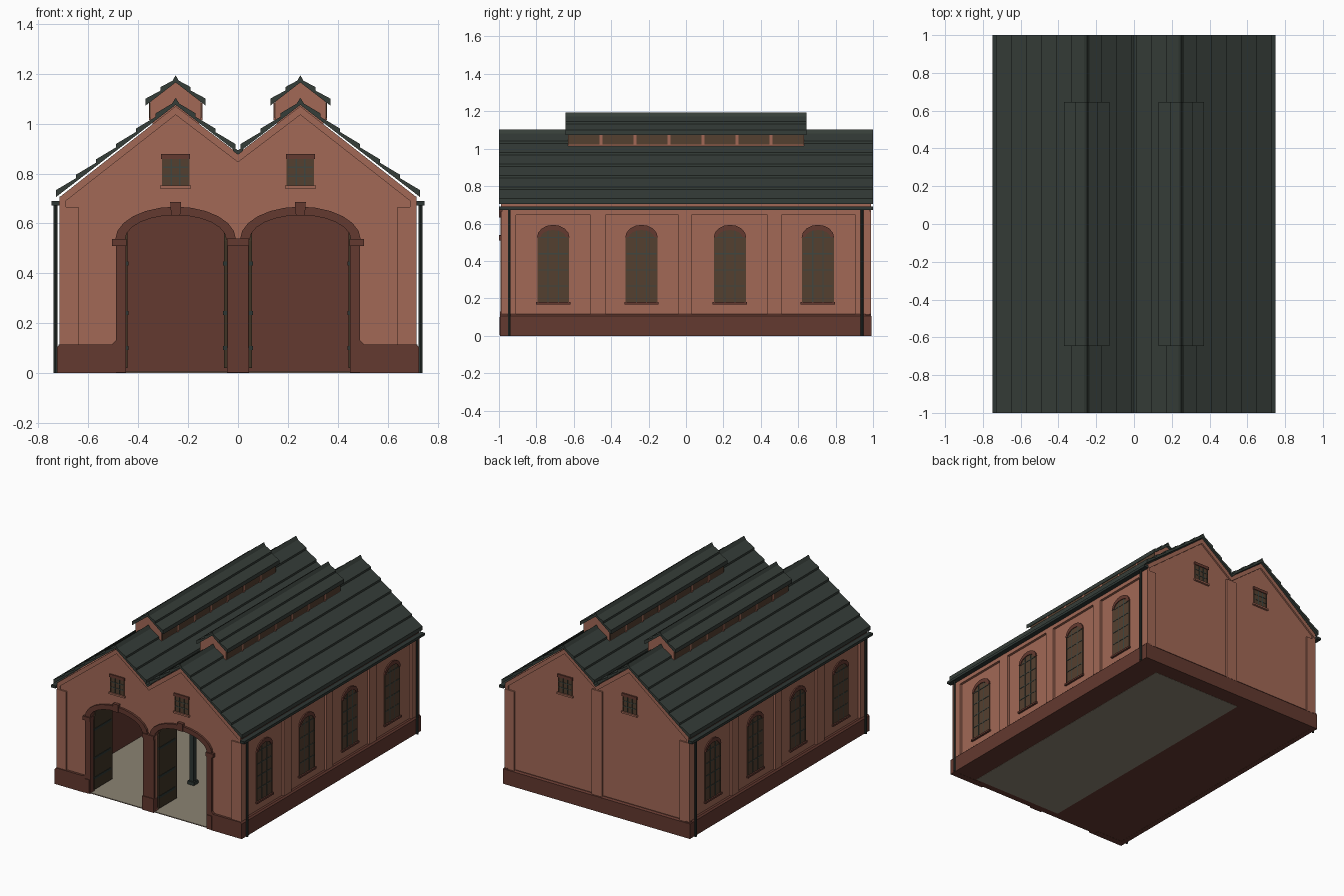
import bpy, bmesh
from math import sin, cos, pi

cube = bpy.data.objects.get("Cube")
if cube:
    bpy.data.objects.remove(cube, do_unlink=True)


def material(name, r, g, b):
    m = bpy.data.materials.new(name)
    m.use_nodes = True
    m.diffuse_color = (r, g, b, 1)
    m.node_tree.nodes["Principled BSDF"].inputs["Base Color"].default_value = (r, g, b, 1)
    return m


BRICK = material("brick", .36, .14, .093)
DARK = material("dark_brick", .125, .041, .029)
SLATE = material("slate", .036, .047, .040)
IRON = material("green_iron", .027, .037, .033)
PANE = material("brown_pane", .088, .050, .029)
BAR = material("glazing_bar", .050, .062, .050)
WOOD = material("door_wood", .050, .034, .018)
FLOOR = material("floor_stone", .26, .227, .17)


def prism(name, axis, pts, a, b, mat):
    """Extrude an outline along axis; y outlines are (x, z), x outlines are (y, z)."""
    bm = bmesh.new()
    rings = []
    for d in (a, b):
        rings.append([bm.verts.new((u, d, v) if axis == "y" else (d, u, v)) for u, v in pts])
    for ring in rings:
        bm.faces.new(ring)
    n = len(pts)
    for i in range(n):
        j = (i + 1) % n
        bm.faces.new((rings[0][i], rings[0][j], rings[1][j], rings[1][i]))
    bmesh.ops.recalc_face_normals(bm, faces=bm.faces)
    mesh = bpy.data.meshes.new(name)
    bm.to_mesh(mesh)
    bm.free()
    mesh.materials.append(mat)
    ob = bpy.data.objects.new(name, mesh)
    bpy.context.collection.objects.link(ob)
    return ob


def rect(u0, u1, v0, v1):
    return [(u0, v0), (u1, v0), (u1, v1), (u0, v1)]


def box(name, x0, x1, y0, y1, z0, z1, mat):
    return prism(name, "y", rect(x0, x1, z0, z1), y0, y1, mat)


def arch(c, hw, spring, rise, n=8):
    return [(c + hw * cos(pi * i / n), spring + rise * sin(pi * i / n)) for i in range(n + 1)]


def roof_z(x, ridge=1.075):
    return ridge - .77 * abs(abs(x) - .25)


def window(axis, pos, side, c, hw, z0, z1, rise, cols, rows):
    """Glazed plate with bars, head and sill on a wall face."""
    def plate(name, pts, depth, mat):
        prism(name, axis, pts, pos - side * .002, pos + side * depth, mat)
    if rise:
        head = arch(c, hw, z1, rise)
        plate("window_pane", [(c - hw, z0), (c + hw, z0)] + head, .004, PANE)
        plate("window_arch", arch(c, hw + .005, z1, rise + .006)
              + arch(c, hw - .014, z1, rise - .022)[::-1], .009, DARK)
    else:
        plate("window_pane", rect(c - hw, c + hw, z0, z1), .004, PANE)
        plate("window_lintel", rect(c - hw - .006, c + hw + .006, z1 - .004, z1 + .016), .009, DARK)
    for i in range(cols + 1):
        u = c - hw + 2 * hw * i / cols
        edge = i in (0, cols)
        top = z1 if edge else z1 + rise * .6
        plate("window_bar", rect(u - .003, u + .003, z0, top), .006, PANE if edge else BAR)
    for i in range(1, rows + 1):
        v = z0 + (z1 - z0) * i / rows
        plate("window_bar", rect(c - hw, c + hw, v - .003, v + .003), .006, BAR)
    plate("window_sill", rect(c - hw - .01, c + hw + .01, z0 - .012, z0), .014,
          DARK if rise else BRICK)


# Floor and foundation
box("foundation", -.715, .715, -.985, .98, .001, .003, DARK)
box("floor", -.69, .69, -.985, .97, .003, .007, FLOOR)
box("floor_underside", -.14, .55, -.94, .88, 0, .001, FLOOR)

# Gable walls, with the two doorways cut into the front outline
top = [(-.712, .708), (-.25, 1.07), (0, .88), (.25, 1.07), (.712, .708)]
doorways = []
for c in (.25, -.25):
    doorways += [(c + .205, .007)] + arch(c, .205, .535, .1, 12) + [(c - .205, .007)]
front = [(-.712, .007)] + top + [(.712, .007)] + doorways
back = [(-.712, .003)] + top + [(.712, .003)]
prism("front_wall", "y", front, -.978, -.955, BRICK)
prism("front_lining", "y", front, -.955, -.945, DARK)
prism("back_wall", "y", back, .962, .976, BRICK)
prism("back_lining", "y", back, .952, .962, DARK)

# Raking band, corner pilasters and gable windows on both ends
band = top + [(x, z - .035) for x, z in top[::-1]]
for side in (-1, 1):
    face = side * .977
    prism("gable_band", "y", band, face, side * .988, BRICK)
    for s in (-1, 1):
        prism("corner_pilaster", "y", rect(s * .64, s * .714, .1, .665), face, side * .988, BRICK)
        window("y", face, side, s * .25, .052, .752, .862, 0, 3, 3)
box("back_pilaster", -.04, .04, .97, .988, .1, .845, BRICK)

# Front arches, jambs, imposts and keystones
for s in (-1, 1):
    c = s * .25
    ring = arch(c, .242, .535, .132, 12) + arch(c, .203, .535, .098, 12)[::-1]
    prism("door_arch", "y", ring, -.95, -.993, DARK)
    prism("keystone", "y", [(c - .018, .632), (c + .018, .632), (c + .022, .686), (c - .022, .686)],
          -.95, -1, DARK)
    prism("door_jamb", "y", rect(s * .45, s * .49, .003, .51), -.945, -.993, DARK)
    prism("jamb_base", "y", rect(s * .455, s * .495, .003, .1), -.95, -.998, DARK)
    prism("impost", "y", rect(s * .447, s * .505, .51, .537), -.95, -1, DARK)
    prism("front_plinth", "y", [(s * .49, 0), (s * .725, 0), (s * .725, .105), (s * .715, .115),
                                (s * .505, .115), (s * .49, .13)], -.95, -.995, DARK)
box("center_pier", -.043, .043, -.993, -.945, .003, .515, DARK)
box("center_pier_base", -.045, .045, -.998, -.95, .003, .1, DARK)
box("center_impost", -.045, .045, -1, -.95, .51, .54, DARK)
prism("back_plinth", "x", [(.96, 0), (.992, 0), (.992, .105), (.982, .115), (.96, .115)],
      -.72, .72, DARK)

# Side walls with recessed panels between pilasters
pilasters = [(-.985, -.91), (-.51, -.43), (-.04, .03), (.435, .51), (.905, .985)]
for s in (-1, 1):
    prism("side_wall", "x", rect(-.97, .97, .003, .71), s * .685, s * .698, BRICK)
    prism("side_lining", "x", rect(-.96, .96, .003, .72), s * .675, s * .685, DARK)
    prism("side_top_band", "x", rect(-.985, .985, .645, .708), s * .69, s * .715, BRICK)
    prism("side_plinth", "y", [(s * .69, 0), (s * .725, 0), (s * .725, .105), (s * .715, .115),
                               (s * .69, .115)], -.995, .99, DARK)
    for y0, y1 in pilasters:
        prism("side_pilaster", "x", rect(y0, y1, .1, .66), s * .69, s * .715, BRICK)
    for y in (-.71, -.238, .235, .705):
        window("x", s * .698, s, y, .082, .18, .525, .062, 3, 4)
    # Gutter and downpipes
    prism("gutter", "x", rect(-1, 1, .672, .69), s * .715, s * .748, IRON)
    for y in (-.945, .94):
        bpy.ops.mesh.primitive_cylinder_add(vertices=8, radius=.008, depth=.68,
                                            location=(s * .732, y, .34))
        pipe = bpy.context.object
        pipe.name = "downpipe"
        pipe.data.materials.append(IRON)


# Stepped slate courses, each thicker at its lower edge
def course(name, x0, x1, ridge, length):
    z0, z1 = roof_z(x0, ridge), roof_z(x1, ridge)
    prism(name, "y", [(x0, z0), (x1, z1), (x1, z1 + .028), (x0, z0 + .014)],
          -length, length, SLATE)


for s in (-1, 1):
    for i in range(6):
        course("outer_slate_course", s * (.25 + .08 * i), s * (.33 + .08 * i), 1.075, 1)
    for i in range(3):
        course("inner_slate_course", s * (.25 - .08 * i), s * max(.17 - .08 * i, 0), 1.075, 1)
    prism("valley_slate", "y", [(0, .875), (s * .02, .89), (s * .02, .906), (0, .893)],
          -1, 1, SLATE)
    prism("ridge_cap", "y", [(s * .25 - .016, 1.078), (s * .25, 1.104), (s * .25 + .016, 1.078)],
          -1, 1, SLATE)

    # Raised ridge vent
    c = s * .25
    prism("vent_body", "y", [(c - .1, 1), (c + .1, 1), (c + .1, 1.09), (c, 1.165), (c - .1, 1.09)],
          -.632, .632, BRICK)
    for d in (-1, 1):
        for i in range(2):
            course("vent_slate_course", c + d * .06 * i, c + d * .06 * (i + 1), 1.165, .645)
        prism("vent_louvre", "x", rect(-.628, .628, 1.022, 1.085),
              c + d * .099, c + d * .104, PANE)
        for k in range(6):
            y = -.455 + .182 * k
            prism("vent_post", "x", rect(y - .008, y + .008, 1.015, 1.085),
                  c + d * .099, c + d * .107, BRICK)
    prism("vent_ridge_cap", "y", [(c - .016, 1.166), (c, 1.194), (c + .016, 1.166)],
          -.645, .645, SLATE)

# Open door leaves folded inward, with iron straps
for s in (-1, 1):
    for x in (s * .045, s * .455):
        inward = 1 if abs(x) < .25 else -1
        x0, x1 = x, x + s * inward * .012
        curve = [(-.955 + .2 * (1 - cos(pi * i / 12)), .53 + .095 * sin(pi * i / 12))
                 for i in range(7)]
        prism("door_leaf", "x", [(-.955, .02)] + curve + [(-.755, .02)], x0, x1, WOOD)
        for z in (.1, .24, .44):
            prism("door_strap", "x", rect(-.958, -.775, z - .008, z + .008),
                  x0 - s * inward * .003, x1 + s * inward * .003, IRON)

# Valley beam on iron columns
box("valley_beam", -.02, .02, -.95, .955, .84, .875, IRON)
for y in (-.5, 0, .5):
    box("iron_column", -.016, .016, y - .016, y + .016, .005, .85, IRON)
    box("column_foot", -.025, .025, y - .025, y + .025, .005, .03, IRON)
